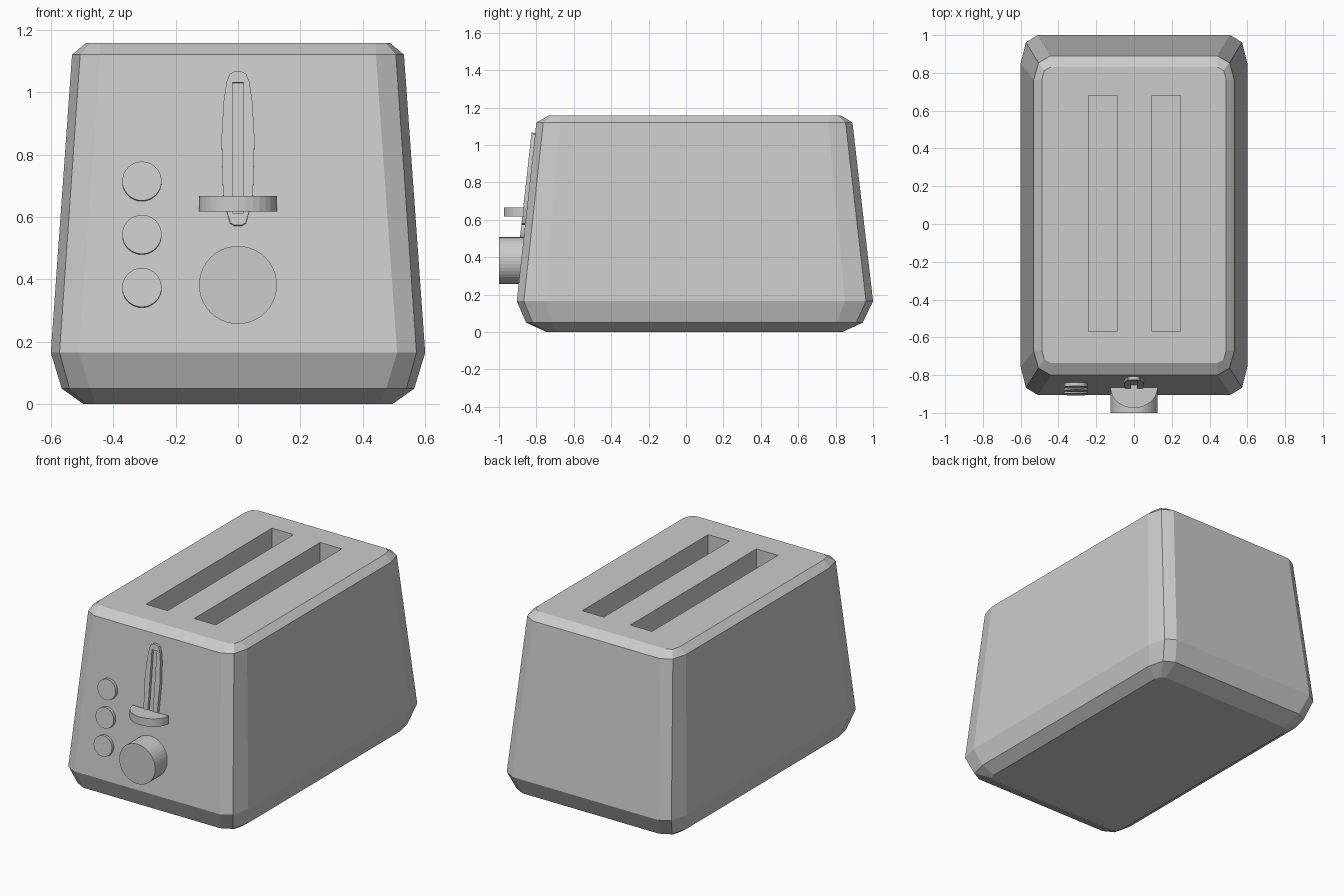
import bpy, bmesh, math
from mathutils import Matrix, Vector

if "Cube" in bpy.data.objects:
    bpy.data.objects.remove(bpy.data.objects["Cube"])

SLOPE = 0.11                       # lean of the front face (dy/dz)


def front_y(z):
    return -0.905 + SLOPE * (z - 0.165)


def make_object(name, bm):
    bmesh.ops.recalc_face_normals(bm, faces=bm.faces)
    mesh = bpy.data.meshes.new(name)
    bm.to_mesh(mesh)
    bm.free()
    ob = bpy.data.objects.new(name, mesh)
    bpy.context.collection.objects.link(ob)
    return ob


def loft(name, rings):
    bm = bmesh.new()
    loops = [[bm.verts.new(p) for p in r] for r in rings]
    for a, b in zip(loops, loops[1:]):
        for i in range(len(a)):
            j = (i + 1) % len(a)
            bm.faces.new((a[i], a[j], b[j], b[i]))
    bm.faces.new(loops[0])
    bm.faces.new(loops[-1])
    return make_object(name, bm)


def prism(name, pts, d0, d1, mat):
    return loft(name, [[mat @ Vector((u, v, d)) for u, v in pts] for d in (d0, d1)])


def circle(r, n):
    return [(r * math.cos(2 * math.pi * i / n), r * math.sin(2 * math.pi * i / n)) for i in range(n)]


def rect(x0, x1, y0, y1):
    return [(x0, y0), (x1, y0), (x1, y1), (x0, y1)]


def face_matrix(x, z, lean=SLOPE):
    """Frame on the front face: local x right, y up the face, z outward."""
    up = Vector((0, lean, 1)).normalized()
    right = Vector((1, 0, 0))
    m = Matrix((right, up, right.cross(up))).transposed().to_4x4()
    return Matrix.Translation((x, front_y(z), z)) @ m


def cut(ob, cutters):
    for c in cutters:
        c.hide_render = True
        mod = ob.modifiers.new("cut", 'BOOLEAN')
        mod.operation = 'DIFFERENCE'
        mod.solver = 'EXACT'
        mod.object = c
    dg = bpy.context.evaluated_depsgraph_get()
    mesh = bpy.data.meshes.new_from_object(ob.evaluated_get(dg))
    ob.modifiers.clear()
    ob.data = mesh
    for c in cutters:
        bpy.data.objects.remove(c)


def body_ring(z, hx, y0, y1, cx, cy, mx, my):
    """Rounded rectangle: corner size cx, cy; middle corner point inset mx, my."""
    corner = [(hx, cy), (hx - mx, my), (hx - cx, 0)]
    back = [(x, y1 - d) for x, d in corner]
    front = [(x, y0 + d) for x, d in corner]
    pts = back + [(-x, y) for x, y in reversed(back)]
    pts += [(-x, y) for x, y in front] + list(reversed(front))
    return [(x, y, z) for x, y in pts]


# Body shell
body = loft("toaster_body", [
    body_ring(0.0, 0.495, -0.745, 0.835, 0.04, 0.05, 0.012, 0.015),
    body_ring(0.05, 0.565, -0.855, 0.945, 0.09, 0.14, 0.025, 0.035),
    body_ring(0.165, 0.60, -0.905, 1.0, 0.09, 0.15, 0.028, 0.038),
    body_ring(1.12, 0.532, -0.80, 0.89, 0.09, 0.13, 0.026, 0.037),
    body_ring(1.157, 0.488, -0.735, 0.83, 0.045, 0.065, 0.013, 0.018),
])

# Bread slots
cut(body, [prism("slot_cutter", rect(x - 0.075, x + 0.075, -0.57, 0.68), 0.3, 1.3, Matrix())
           for x in (-0.165, 0.17)])

# Lever track plate with a groove
half = [(0.012, 0.57), (0.025, 0.578), (0.036, 0.615), (0.048, 0.67), (0.053, 0.85),
        (0.046, 0.97), (0.036, 1.035), (0.026, 1.058), (0.010, 1.066)]
outline = half + [(-x, z) for x, z in reversed(half)]
m = face_matrix(0, 0.8)
track = prism("lever_track", [(x, z - 0.8) for x, z in outline], -0.02, 0.02, m)
cut(track, [prism("groove_cutter", rect(-0.017, 0.017, -0.19, 0.23), 0.003, 0.1, m)])

# Half-round lever and its stem
arc = [(0.125 * math.cos(math.pi * i / 16), -0.866 - 0.108 * math.sin(math.pi * i / 16))
       for i in range(17)]
prism("lever", arc, 0.617, 0.667, Matrix())
prism("lever_stem", rect(-0.015, 0.015, -0.88, -0.84), 0.625, 0.66, Matrix())

# Browning knob
knob_m = face_matrix(0, 0.382, 0)
prism("browning_knob", circle(0.125, 40), -0.03, 1.0 + front_y(0.382), knob_m)

# Round buttons
for i, z in enumerate((0.372, 0.542, 0.713)):
    prism(f"button_{i + 1}", circle(0.063, 32), -0.02, 0.02, face_matrix(-0.308, z))
